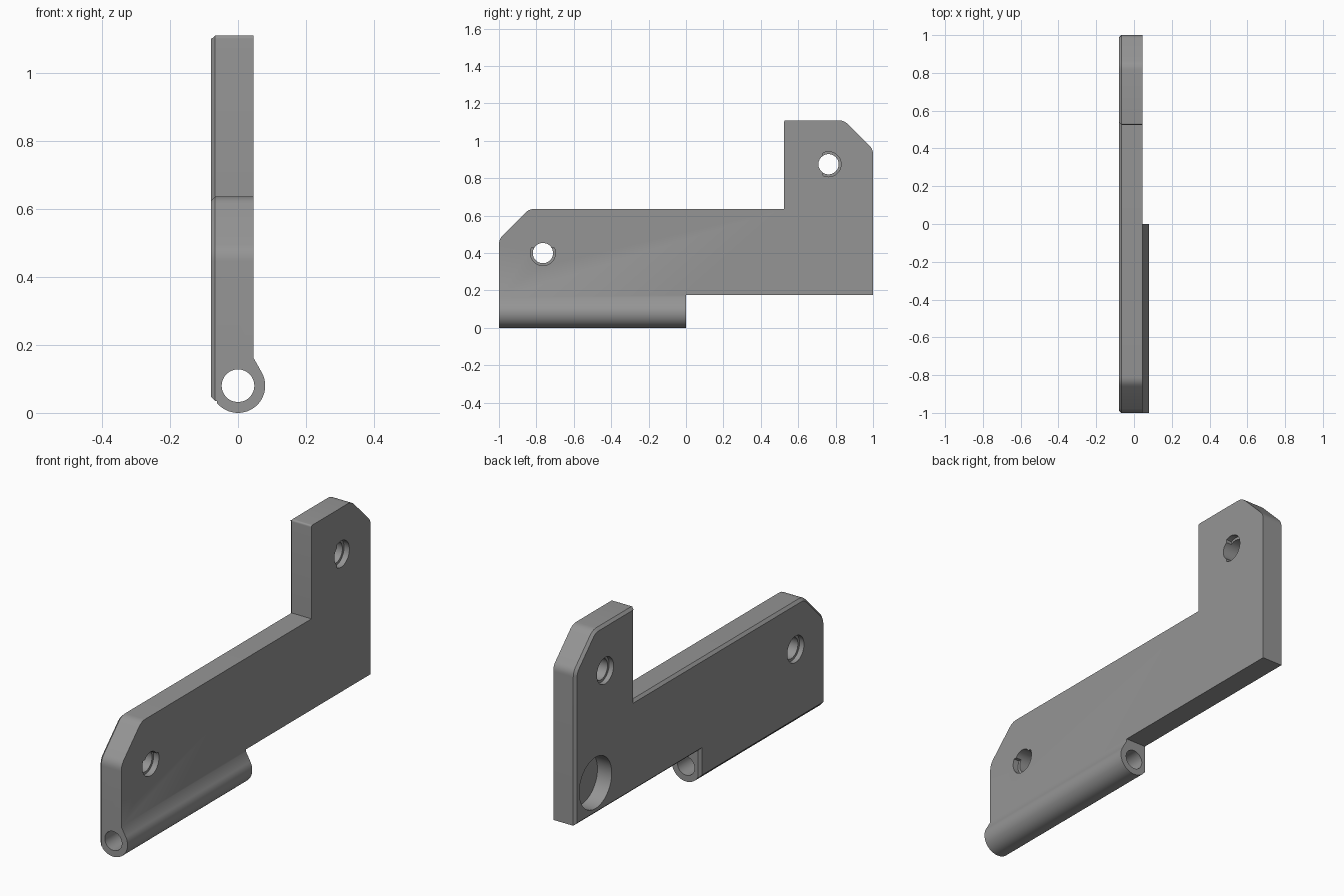
import bpy, bmesh, math
from mathutils import Vector

if "Cube" in bpy.data.objects:
    bpy.data.objects.remove(bpy.data.objects["Cube"])

LEFT, RIGHT = -0.08, 0.045      # plate faces in x
BORE_Z = 0.08                   # hinge barrel axis height


def prism(name, pts, start, end, axis, chamfer=0):
    """Extrude a 2D outline along x (points are y,z) or y (points are x,z)."""
    def place(p, t):
        return (t, p[0], p[1]) if axis == 'x' else (p[0], t, p[1])
    bm = bmesh.new()
    face = bm.faces.new([bm.verts.new(place(p, start)) for p in pts])
    new = bmesh.ops.extrude_face_region(bm, geom=[face])
    shift = Vector(place((0, 0), end - start))
    bmesh.ops.translate(bm, vec=shift,
                        verts=[v for v in new['geom'] if isinstance(v, bmesh.types.BMVert)])
    bmesh.ops.recalc_face_normals(bm, faces=bm.faces)
    if chamfer:
        rim = [e for e in bm.edges if all(abs(v.co.x - start) < 1e-5 for v in e.verts)]
        bmesh.ops.bevel(bm, geom=rim, offset=chamfer, segments=1, affect='EDGES')
        bmesh.ops.recalc_face_normals(bm, faces=bm.faces)
    mesh = bpy.data.meshes.new(name)
    bm.to_mesh(mesh)
    bm.free()
    ob = bpy.data.objects.new(name, mesh)
    bpy.context.collection.objects.link(ob)
    return ob


def arc(cx, cz, r, a0, a1, n):
    return [(cx + r * math.cos(math.radians(a0 + (a1 - a0) * i / n)),
             cz + r * math.sin(math.radians(a0 + (a1 - a0) * i / n))) for i in range(n + 1)]


def circle(cx, cz, r, n=48):
    return arc(cx, cz, r, 0, 360, n)[:-1]


def rounded(corners):
    """Outline from (y, z, trim); trimmed corners become short curves."""
    out = []
    for i, (y, z, d) in enumerate(corners):
        p = Vector((y, z))
        if not d:
            out.append((y, z))
            continue
        a = p + (Vector(corners[i - 1][:2]) - p).normalized() * d
        b = p + (Vector(corners[(i + 1) % len(corners)][:2]) - p).normalized() * d
        for k in range(6):
            t = k / 5
            out.append(tuple(a * (1 - t) ** 2 + p * 2 * t * (1 - t) + b * t * t))
    return out


def combine(target, other, operation):
    mod = target.modifiers.new(operation.lower(), 'BOOLEAN')
    mod.operation, mod.object, mod.solver = operation, other, 'EXACT'
    bpy.context.view_layer.objects.active = target
    bpy.ops.object.modifier_apply(modifier=mod.name)
    bpy.data.objects.remove(other)


# Stepped plate with clipped corners and a chamfered left rim
outline = rounded([
    (-1, 0.035, 0), (0, 0.035, 0), (0, 0.175, 0), (1, 0.175, 0),
    (1, 0.955, 0.025), (0.845, 1.11, 0.03), (0.525, 1.11, 0.01),
    (0.525, 0.637, 0), (-0.838, 0.637, 0.03), (-1, 0.475, 0.03)])
plate = prism("hinge_plate", outline, LEFT, RIGHT, 'x', chamfer=0.013)

# Hinge barrel blending into the right face, then its bore
knuckle = arc(0, BORE_Z, 0.08, -140, 30, 34) + [(RIGHT, 0.163), (0.03, 0.2), (-0.06, 0.2)]
combine(plate, prism("barrel", knuckle, -1, 0, 'y'), 'UNION')
combine(plate, prism("bore", circle(0, BORE_Z, 0.048), -1.1, 0.1, 'y'), 'DIFFERENCE')

# Screw holes: round counterbore on the left, D-shaped one on the right
for y, z, turn in ((-0.765, 0.4, -90), (0.762, 0.875, 0)):
    combine(plate, prism("hole", circle(y, z, 0.054), -0.2, 0.2, 'x'), 'DIFFERENCE')
    combine(plate, prism("left_recess", circle(y, z, 0.067), -0.2, LEFT + 0.025, 'x'), 'DIFFERENCE')
    half = 117
    d_shape = arc(y, z, 0.067, turn - half, turn + half, 32)
    combine(plate, prism("right_recess", d_shape, RIGHT - 0.03, 0.2, 'x'), 'DIFFERENCE')

# Large blind pocket in the left face
combine(plate, prism("pocket", circle(0.84, 0.335, 0.13, 64), -0.2, 0.0, 'x'), 'DIFFERENCE')

# Single grey finish
grey = bpy.data.materials.new("grey_metal")
grey.diffuse_color = (0.3, 0.3, 0.3, 1)
grey.use_nodes = True
grey.node_tree.nodes["Principled BSDF"].inputs["Base Color"].default_value = grey.diffuse_color
plate.data.materials.clear()
plate.data.materials.append(grey)
bpy.ops.object.select_all(action='DESELECT')
plate.select_set(True)
bpy.context.view_layer.objects.active = plate
bpy.ops.object.shade_smooth_by_angle(angle=math.radians(30))
